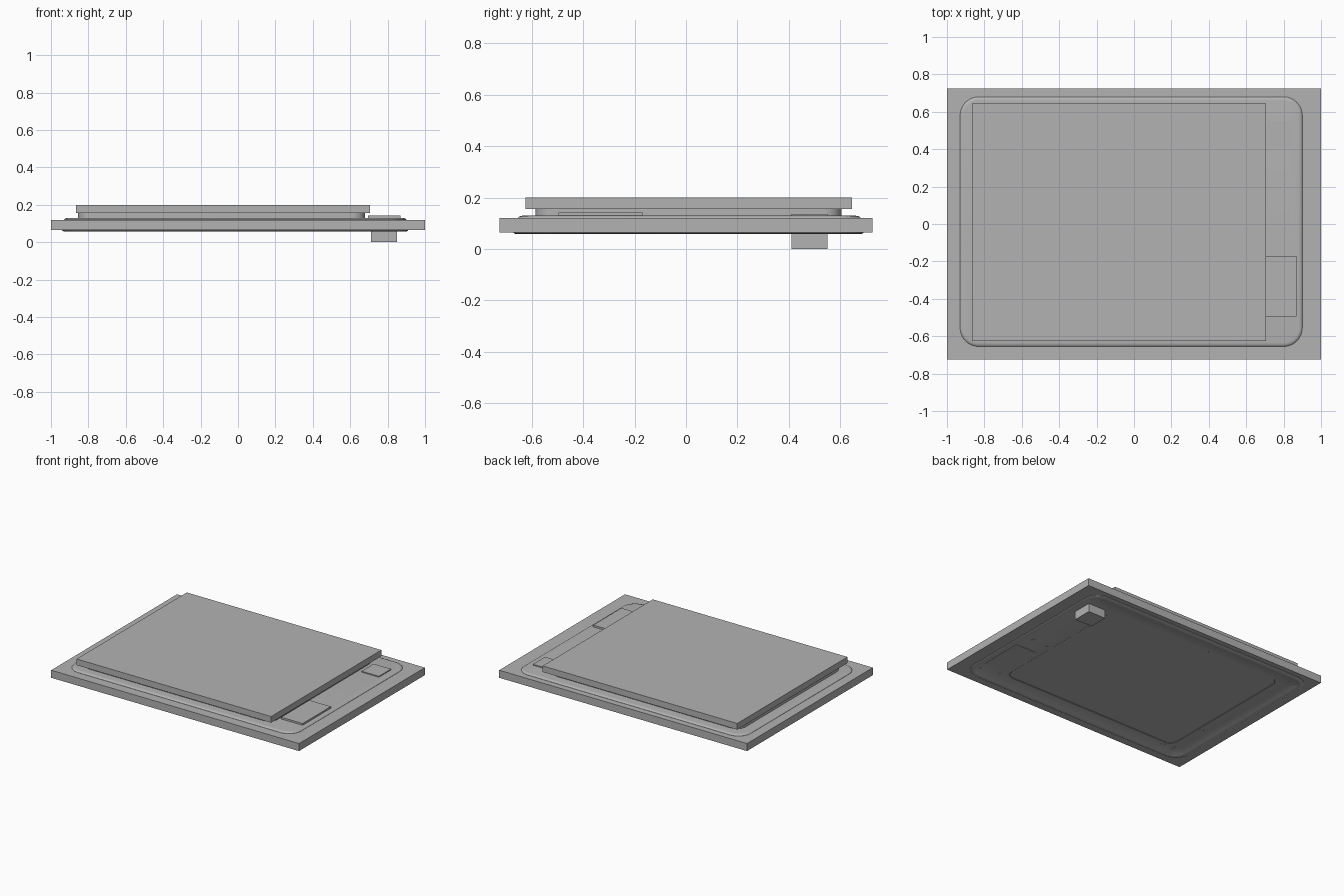
import bpy, bmesh, math

if "Cube" in bpy.data.objects:
    bpy.data.objects.remove(bpy.data.objects["Cube"])

grey = bpy.data.materials.new("plain grey")
grey.diffuse_color = (0.45, 0.45, 0.45, 1)
grey.use_nodes = True
grey.node_tree.nodes["Principled BSDF"].inputs["Base Color"].default_value = grey.diffuse_color


def finish(bm, name, smooth=False):
    bmesh.ops.recalc_face_normals(bm, faces=bm.faces)
    mesh = bpy.data.meshes.new(name)
    bm.to_mesh(mesh)
    bm.free()
    mesh.materials.append(grey)
    obj = bpy.data.objects.new(name, mesh)
    bpy.context.collection.objects.link(obj)
    if smooth:
        bpy.context.view_layer.objects.active = obj
        obj.select_set(True)
        bpy.ops.object.shade_smooth_by_angle(angle=math.radians(35))
        obj.select_set(False)
    return obj


def box(name, x0, x1, y0, y1, z0, z1):
    bm = bmesh.new()
    bmesh.ops.create_cube(bm, size=1)
    for v in bm.verts:
        v.co = ((x0 + x1) / 2 + v.co.x * (x1 - x0),
                (y0 + y1) / 2 + v.co.y * (y1 - y0),
                (z0 + z1) / 2 + v.co.z * (z1 - z0))
    return finish(bm, name)


def loft(name, levels, steps=8):
    """Skin rounded rectangles; each level is (rect, inset, radius, z)."""
    bm = bmesh.new()
    rings = []
    for (x0, x1, y0, y1), inset, r, z in levels:
        r = max(r - inset, 0.01)
        corners = [(x1 - inset - r, y1 - inset - r), (x0 + inset + r, y1 - inset - r),
                   (x0 + inset + r, y0 + inset + r), (x1 - inset - r, y0 + inset + r)]
        ring = []
        for q, (cx, cy) in enumerate(corners):
            for i in range(steps + 1):
                a = (q + i / steps) * math.pi / 2
                ring.append(bm.verts.new((cx + r * math.cos(a), cy + r * math.sin(a), z)))
        rings.append(ring)
    for a, b in zip(rings, rings[1:]):
        for i in range(len(a)):
            j = (i + 1) % len(a)
            bm.faces.new((a[i], a[j], b[j], b[i]))
    bm.faces.new(rings[0])
    bm.faces.new(rings[-1])
    return finish(bm, name, True)


# Base slab
box("base_slab", -1, 1, -0.725, 0.725, 0.065, 0.12)

# Raised rounded tray on the upper side, with a softened edge
tray = (-0.93, 0.9, -0.655, 0.68)
loft("raised_tray", [(tray, 0, 0.1, 0.115), (tray, 0, 0.1, 0.121), (tray, 0.005, 0.1, 0.126),
                     (tray, 0.012, 0.1, 0.129), (tray, 0.022, 0.1, 0.13)])

# Neck carrying the top panel
neck = (-0.855, 0.68, -0.585, 0.605)
loft("panel_neck", [(neck, 0, 0.07, 0.125), (neck, 0, 0.07, 0.157)])

# Flat top panel
box("top_panel", -0.865, 0.705, -0.625, 0.645, 0.155, 0.2)

# Underside rim, shallow field and pocket
rim = (-0.94, 0.91, -0.67, 0.69)
pocket = (-0.77, 0.66, -0.53, 0.57)
loft("underside_rim", [(rim, 0, 0.11, 0.067), (rim, 0, 0.11, 0.062), (rim, 0.008, 0.11, 0.058),
                       (rim, 0.035, 0.11, 0.058), (rim, 0.04, 0.11, 0.061),
                       (pocket, 0, 0.06, 0.061), (pocket, 0.004, 0.06, 0.064)])

# Square block passing through the slab
box("square_block", 0.71, 0.85, 0.41, 0.55, 0, 0.137)

# Rectangular pad, above and below
box("upper_pad", 0.695, 0.868, -0.495, -0.17, 0.125, 0.143)
box("lower_pad", 0.705, 0.868, -0.495, -0.17, 0.059, 0.066)

# Small round studs on the underside
studs = [(0.86, 0.62), (0.69, 0.59), (0.82, -0.06), (0.7, -0.07), (0.7, -0.54), (0.86, -0.57),
         (-0.83, 0.42), (-0.8, -0.26), (-0.72, -0.56), (-0.81, -0.55), (-0.84, 0.62)]
bm = bmesh.new()
for x, y in studs:
    made = bmesh.ops.create_cone(bm, cap_ends=True, segments=16, radius1=0.015,
                                 radius2=0.015, depth=0.006)
    bmesh.ops.translate(bm, verts=made["verts"], vec=(x, y, 0.0625))
finish(bm, "underside_studs", True)
